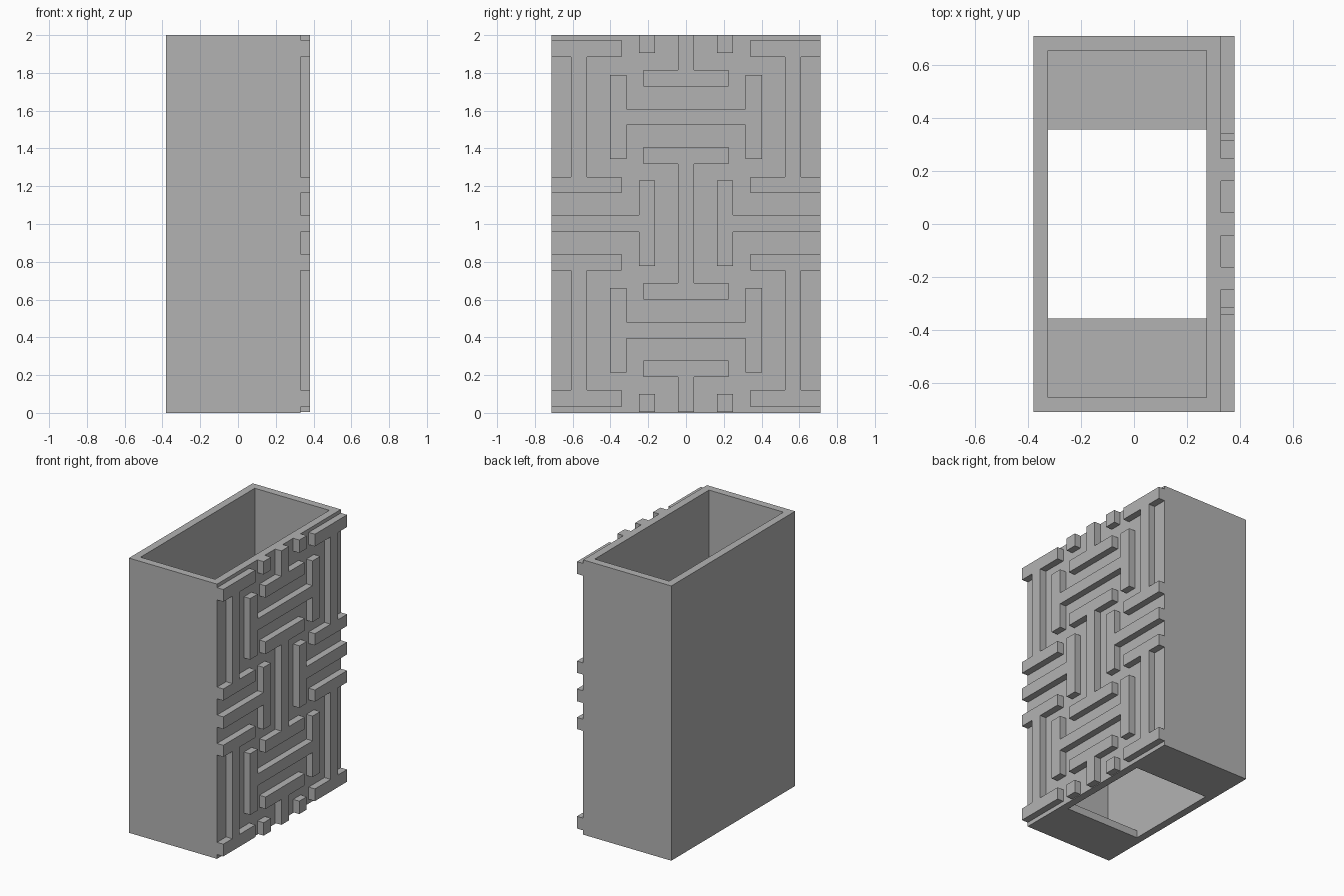
import bpy
import bmesh

if "Cube" in bpy.data.objects:
    bpy.data.objects.remove(bpy.data.objects["Cube"])

HALF_Y, HEIGHT = 0.712, 2.0
BACK, FACE, RELIEF = -0.38, 0.33, 0.38      # x of back wall, patterned wall, raised pattern
WALL = 0.055
MID_Z = 1.0025                              # the pattern mirrors about this height

grey = bpy.data.materials.new("Plain grey")
grey.use_nodes = True
grey.diffuse_color = (0.45, 0.45, 0.45, 1)
grey.node_tree.nodes["Principled BSDF"].inputs["Base Color"].default_value = grey.diffuse_color


def prism(name, outline, x0, x1):
    """Extrude a (y, z) outline from x0 to x1."""
    bm = bmesh.new()
    face = bm.faces.new([bm.verts.new((x0, y, z)) for y, z in outline])
    moved = bmesh.ops.extrude_face_region(bm, geom=[face])["geom"]
    bmesh.ops.translate(bm, vec=(x1 - x0, 0, 0),
                        verts=[v for v in moved if isinstance(v, bmesh.types.BMVert)])
    bmesh.ops.recalc_face_normals(bm, faces=bm.faces)
    mesh = bpy.data.meshes.new(name)
    bm.to_mesh(mesh)
    bm.free()
    mesh.materials.append(grey)
    obj = bpy.data.objects.new(name, mesh)
    bpy.context.collection.objects.link(obj)
    return obj


# Outlines: caps span a0..a1, stem spans s0..s1, b values run along the stem
def rect(a0, a1, b0, b1):
    return [(a0, b0), (a1, b0), (a1, b1), (a0, b1)]


def tee(a0, a1, s0, s1, b0, b1, b2):
    return [(a0, b0), (a1, b0), (a1, b1), (s1, b1), (s1, b2), (s0, b2), (s0, b1), (a0, b1)]


def ibeam(a0, a1, s0, s1, b0, b1, b2, b3):
    return [(a0, b0), (a1, b0), (a1, b1), (s1, b1), (s1, b2), (a1, b2),
            (a1, b3), (a0, b3), (a0, b2), (s0, b2), (s0, b1), (a0, b1)]


def swap(outline):
    return [(b, a) for a, b in outline]


def flip_y(outline):
    return [(-y, z) for y, z in outline]


def flip_z(outline):
    return [(y, min(HEIGHT, max(0, 2 * MID_Z - z))) for y, z in outline]


def raised(name, outline):
    return prism(name, outline, FACE, RELIEF)


# Hollow body, open at the top with a wide opening in the floor
body = prism("body", rect(-HALF_Y, HALF_Y, 0, HEIGHT), BACK, FACE)
inner_y = HALF_Y - WALL
cutter_outlines = {
    "cavity_cutter": rect(-inner_y, inner_y, WALL, HEIGHT + 0.1),
    "floor_cutter": rect(-0.357, 0.357, -0.1, HEIGHT / 2),
}
for name, outline in cutter_outlines.items():
    cutter = prism(name, outline, BACK + WALL, FACE - WALL)
    cutter.hide_render = True
    mod = body.modifiers.new(name, 'BOOLEAN')
    mod.operation = 'DIFFERENCE'
    mod.solver = 'EXACT'
    mod.object = cutter
    bpy.context.view_layer.objects.active = body
    bpy.ops.object.modifier_apply(modifier=name)
    bpy.data.objects.remove(cutter)

# Pattern pieces on the middle of the face
raised("centre_beam", ibeam(-0.225, 0.225, -0.043, 0.043, 0.6, 0.688, 1.317, 1.407))
side_tee = swap(tee(0.778, 1.23, 0.958, 1.047, 0.163, 0.248, HALF_Y))
raised("side_tee_left", side_tee)
raised("side_tee_right", flip_y(side_tee))

# Pattern pieces repeated in the upper and lower halves
upper_tee = tee(-0.225, 0.225, -0.043, 0.043, 1.728, 1.815, HEIGHT)
cross_beam = swap(ibeam(1.345, 1.79, 1.525, 1.61, -0.403, -0.315, 0.315, 0.403))
side_beam = ibeam(0.342, HALF_Y, 0.523, 0.608, 1.165, 1.25, 1.885, 1.974)
stub = rect(0.163, 0.248, 1.906, HEIGHT)
for half, place in (("upper", list), ("lower", flip_z)):
    raised(half + "_tee", place(upper_tee))
    raised(half + "_cross_beam", place(cross_beam))
    for name, outline in (("side_beam", side_beam), ("stub", stub)):
        raised(half + "_" + name + "_left", place(outline))
        raised(half + "_" + name + "_right", place(flip_y(outline)))
